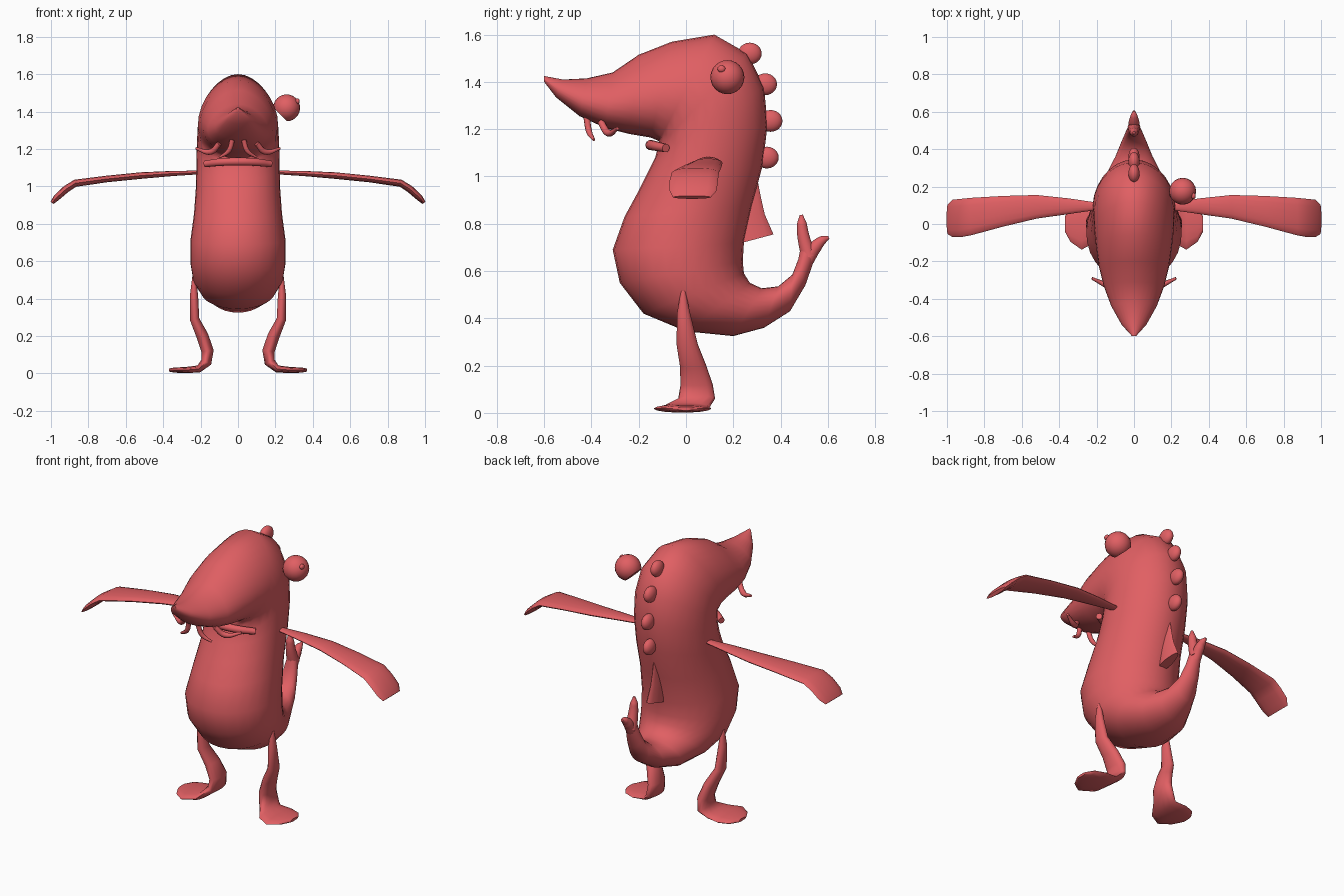
import bpy
import bmesh
from math import sin, cos, tau
from mathutils import Vector

cube = bpy.data.objects.get("Cube")
if cube:
    bpy.data.objects.remove(cube, do_unlink=True)

# One flat coral red for the whole creature
coral = bpy.data.materials.new("coral red")
coral.use_nodes = True
coral.diffuse_color = (0.75, 0.115, 0.125, 1)
coral.node_tree.nodes["Principled BSDF"].inputs["Base Color"].default_value = coral.diffuse_color


def finish(name, bm, angle=1.0):
    """Turn a bmesh into a smooth shaded, coloured object."""
    bmesh.ops.recalc_face_normals(bm, faces=bm.faces)
    mesh = bpy.data.meshes.new(name)
    bm.to_mesh(mesh)
    bm.free()
    mesh.materials.append(coral)
    obj = bpy.data.objects.new(name, mesh)
    bpy.context.collection.objects.link(obj)
    bpy.ops.object.select_all(action="DESELECT")
    obj.select_set(True)
    bpy.context.view_layer.objects.active = obj
    bpy.ops.object.shade_smooth_by_angle(angle=angle)
    return obj


def loft(name, sections, sides=16):
    """Skin elliptical sections, each given as centre, two half axes and a skew."""
    bm = bmesh.new()
    rings = []
    for centre, u, v, skew in sections:
        ring = []
        for i in range(sides):
            a = tau * i / sides
            ring.append(bm.verts.new(centre + u * cos(a) + v * sin(a) * (1 - skew * cos(a))))
        rings.append(ring)
    for low, high in zip(rings, rings[1:]):
        for i in range(sides):
            j = (i + 1) % sides
            bm.faces.new((low[i], low[j], high[j], high[i]))
    bm.faces.new(rings[0])
    bm.faces.new(rings[-1])
    return finish(name, bm)


def ribbon(name, rows, side):
    """Flattened limb: rows of x, y, z, half width along y, half thickness."""
    points = [Vector((r[0] * side, r[1], r[2])) for r in rows]
    sections = []
    for i, row in enumerate(rows):
        along = points[min(i + 1, len(rows) - 1)] - points[max(i - 1, 0)]
        along.y = 0
        across = Vector((0, 1, 0))
        flat = along.cross(across).normalized()
        sections.append((points[i], across * row[3], flat * row[4], 0))
    return loft(name, sections, 14)


def tube(name, points, radii):
    """Tapered round strand along a smooth path."""
    curve = bpy.data.curves.new(name, "CURVE")
    curve.dimensions = "3D"
    curve.bevel_depth = 1
    curve.bevel_resolution = 3
    curve.use_fill_caps = True
    curve.resolution_u = 6
    spline = curve.splines.new("BEZIER")
    spline.bezier_points.add(len(points) - 1)
    for p, co, radius in zip(spline.bezier_points, points, radii):
        p.co = co
        p.radius = radius
        p.handle_left_type = p.handle_right_type = "AUTO"
    temp = bpy.data.objects.new(name + "_path", curve)
    bpy.context.collection.objects.link(temp)
    bpy.context.view_layer.update()
    mesh = temp.evaluated_get(bpy.context.evaluated_depsgraph_get()).to_mesh()
    bm = bmesh.new()
    bm.from_mesh(mesh)
    bpy.data.objects.remove(temp, do_unlink=True)
    return finish(name, bm)


def ball(name, centre, radii, cut=None):
    """Ellipsoid, optionally sliced flat by a plane (point, normal)."""
    bm = bmesh.new()
    bmesh.ops.create_uvsphere(bm, u_segments=20, v_segments=12, radius=1)
    bmesh.ops.scale(bm, vec=radii, verts=bm.verts)
    bmesh.ops.translate(bm, vec=centre, verts=bm.verts)
    if cut:
        geom = bm.verts[:] + bm.edges[:] + bm.faces[:]
        done = bmesh.ops.bisect_plane(bm, geom=geom, plane_co=cut[0], plane_no=cut[1], clear_outer=True)
        edges = [e for e in done["geom_cut"] if isinstance(e, bmesh.types.BMEdge)]
        bmesh.ops.holes_fill(bm, edges=edges)
    return finish(name, bm, 0.6)


# Body from snout to tail: back point (y, z), front point (y, z), half width
body_rows = [
    (-.6, 1.425, -.6, 1.4, .01), (-.52, 1.41, -.55, 1.335, .065),
    (-.42, 1.415, -.45, 1.255, .12), (-.31, 1.44, -.34, 1.205, .16),
    (-.2, 1.515, -.24, 1.18, .185), (-.06, 1.57, -.15, 1.165, .2),
    (.12, 1.6, -.115, 1.15, .21), (.26, 1.52, -.12, 1.12, .215),
    (.33, 1.38, -.13, 1.08, .22), (.345, 1.22, -.155, 1.03, .222),
    (.325, 1.05, -.2, .94, .225), (.28, .88, -.26, .83, .235),
    (.245, .72, -.31, .69, .255), (.24, .64, -.28, .55, .255),
    (.245, .59, -.18, .42, .24), (.27, .55, 0, .345, .2),
    (.32, .527, .2, .325, .15), (.39, .535, .33, .36, .1),
    (.45, .585, .44, .43, .065), (.475, .65, .505, .54, .045),
    (.485, .7, .54, .64, .032),
]
body_sections = []
for n, (by, bz, fy, fz, w) in enumerate(body_rows):
    back, front = Vector((0, by, bz)), Vector((0, fy, fz))
    skew = 0.2 if n < 7 else 0.05
    body_sections.append(((back + front) / 2, (back - front) / 2, Vector((w, 0, 0)), skew))
loft("body", body_sections, 28)

# Forked tail tip
tube("tail_upper_lobe", [(0, .52, .66), (0, .497, .745), (0, .49, .8), (0, .488, .838)],
     [.034, .027, .022, .007])
tube("tail_rear_lobe", [(0, .515, .65), (0, .55, .705), (0, .58, .732), (0, .604, .742)],
     [.03, .028, .019, .007])

# Bumps down the back of the head
for n, (y, z) in enumerate([(.27, 1.52), (.335, 1.39), (.358, 1.235), (.342, 1.08)]):
    ball(f"back_bump_{n + 1}", (0, y, z), (.03, .05, .046))

# Back fin: blade that widens downward to a slanted foot
fin_sections = []
for outer, z, thick in [(.3, 1, .008), (.315, .92, .014), (.333, .84, .02), (.37, .755, .028)]:
    inner = Vector((0, .22, z - (.04 if z < .8 else 0)))
    tip = Vector((0, outer, z))
    fin_sections.append(((inner + tip) / 2, (tip - inner) / 2, Vector((thick, 0, 0)), .3))
loft("back_fin", fin_sections, 14)

# Arms, legs and whiskers on both sides
arm_rows = [(.2, .095, 1.075, .02, .01), (.35, .095, 1.069, .042, .014),
            (.52, .092, 1.058, .063, .018), (.7, .068, 1.04, .082, .018),
            (.87, .04, 1.017, .1, .02), (.92, .033, .985, .102, .02),
            (.97, .03, .94, .1, .018), (.995, .025, .912, .08, .01)]
leg_rows = [(.235, -.012, .515, .01, .01), (.235, -.01, .42, .028, .022),
            (.232, .005, .29, .045, .026), (.19, .03, .2, .056, .033),
            (.163, .045, .12, .068, .034), (.17, .045, .06, .078, .03),
            (.21, 0, .024, .1, .02), (.28, -.015, .018, .122, .017),
            (.34, -.005, .018, .09, .014), (.37, 0, .018, .04, .008)]
for side, label in ((1, "left"), (-1, "right")):
    ribbon(label + "_arm", arm_rows, side)
    ribbon(label + "_leg", leg_rows, side)
    tube(label + "_outer_whisker",
         [(.1 * side, -.36, 1.23), (.145 * side, -.33, 1.185), (.225 * side, -.29, 1.203)],
         [.014, .016, .007])
    tube(label + "_inner_whisker",
         [(.03 * side, -.42, 1.25), (.05 * side, -.41, 1.19), (.1 * side, -.39, 1.155)],
         [.014, .013, .006])

# Lower lip wrapped across the throat
tube("lower_lip", [(-.175, -.085, 1.12), (-.09, -.135, 1.13), (0, -.15, 1.133),
                   (.09, -.135, 1.13), (.175, -.085, 1.12)], [.018, .021, .022, .021, .018])

# Single eye on the left, flattened toward the head, with a small pupil
ball("left_eye", (.26, .175, 1.42), (.072, .072, .072), ((.228, .175, 1.382), (-.7, 0, -.7)))
ball("left_pupil", (.318, .15, 1.455), (.012, .017, .015))
